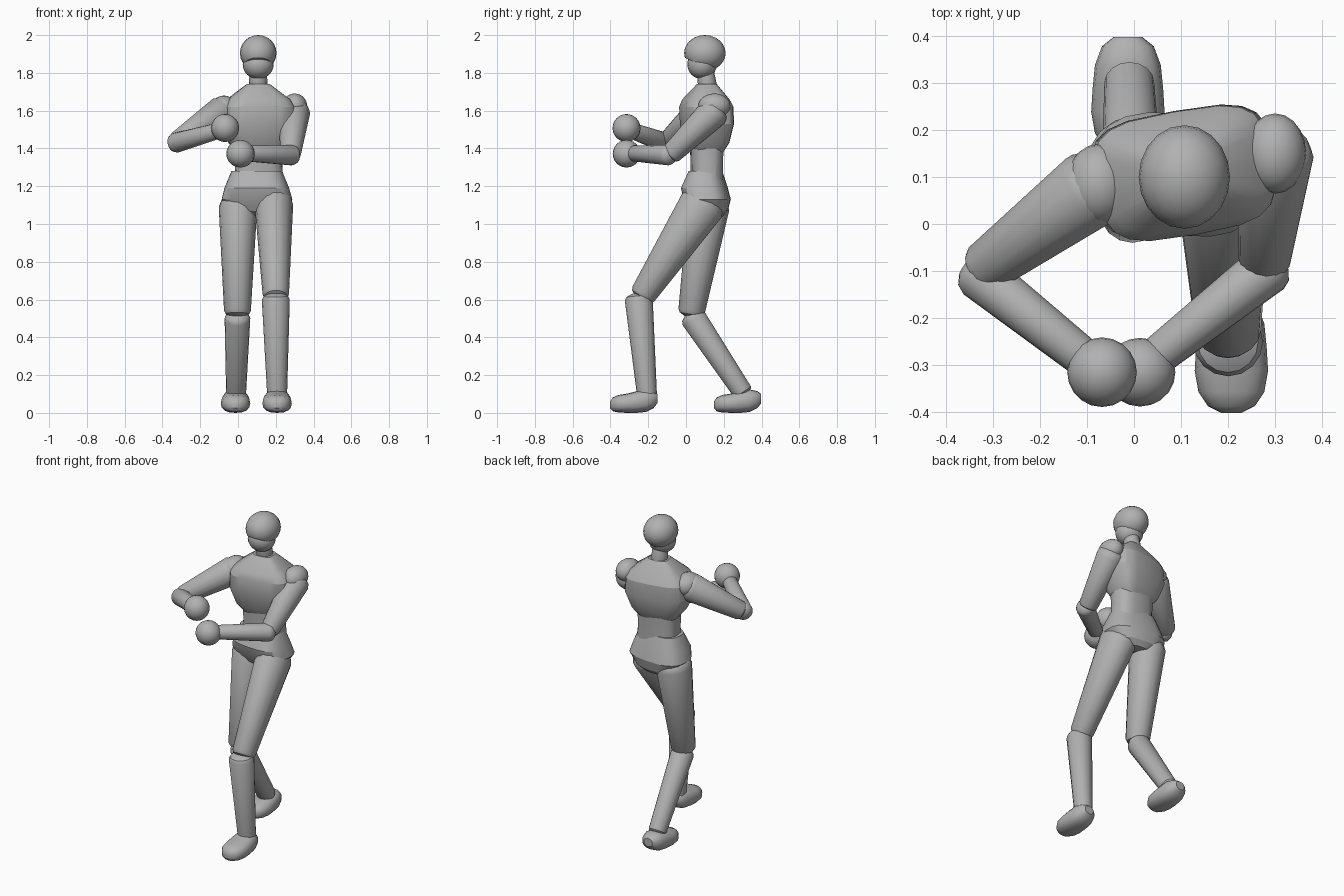
import bpy, bmesh, math
from mathutils import Vector, Matrix

if "Cube" in bpy.data.objects:
    bpy.data.objects.remove(bpy.data.objects["Cube"])

grey = bpy.data.materials.new("plain_grey")
grey.diffuse_color = (0.44, 0.44, 0.44, 1)
grey.use_nodes = True
grey.node_tree.nodes["Principled BSDF"].inputs["Base Color"].default_value = grey.diffuse_color


def finish(name, bm, angle=35):
    bmesh.ops.recalc_face_normals(bm, faces=bm.faces)
    me = bpy.data.meshes.new(name)
    bm.to_mesh(me)
    bm.free()
    me.materials.append(grey)
    ob = bpy.data.objects.new(name, me)
    bpy.context.collection.objects.link(ob)
    bpy.ops.object.select_all(action='DESELECT')
    ob.select_set(True)
    bpy.context.view_layer.objects.active = ob
    bpy.ops.object.shade_smooth_by_angle(angle=math.radians(angle))
    return ob


def loft(name, rings, angle=35):
    """Skin a list of equal-sized rings of points and cap both ends."""
    bm = bmesh.new()
    loops = [[bm.verts.new(p) for p in ring] for ring in rings]
    n = len(loops[0])
    for a, b in zip(loops, loops[1:]):
        for i in range(n):
            j = (i + 1) % n
            bm.faces.new((a[i], a[j], b[j], b[i]))
    bm.faces.new(loops[0])
    bm.faces.new(loops[-1])
    return finish(name, bm, angle)


def oval(rx, ry, power=2.0, n=20):
    """Superellipse outline; a higher power is boxier."""
    pts = []
    for i in range(n):
        t = 2 * math.pi * i / n
        c, s = math.cos(t), math.sin(t)
        pts.append((math.copysign(abs(c) ** (2 / power), c) * rx,
                    math.copysign(abs(s) ** (2 / power), s) * ry))
    return pts


def body(name, x, y, yaw, sections, power, angle=25):
    """Torso block from (z, half width, front y, back y) sections."""
    turn = Matrix.Translation((x, y, 0)) @ Matrix.Rotation(math.radians(yaw), 4, 'Z')
    rings = []
    for z, hw, front, back in sections:
        mid, hd = (front + back) / 2, (back - front) / 2
        rings.append([turn @ Vector((px, py + mid, z)) for px, py in oval(hw, hd, power)])
    return loft(name, rings, angle)


def limb(name, a, b, ra, rb, deep=1.0, cap_a=0.7, cap_b=0.5):
    """Tapered limb with rounded ends; deep stretches the first end front to back."""
    a, b = Vector(a), Vector(b)
    axis = b - a
    rot = Vector((0, 0, -1)).rotation_difference(axis.normalized())
    length = axis.length
    stations = []
    for d in (8, 30, 60):
        t = math.radians(d)
        stations.append((-ra * cap_a * math.cos(t), ra * math.sin(t), deep))
    stations += [(0, ra, deep), (length, rb, 1)]
    for d in (60, 30, 8):
        t = math.radians(d)
        stations.append((length + rb * cap_b * math.cos(t), rb * math.sin(t), 1))
    rings = [[a + rot @ Vector((px, py, -s)) for px, py in oval(r, r * k, n=16)]
             for s, r, k in stations]
    return loft(name, rings)


def ball(name, centre, radii, cut=None):
    """Ellipsoid, optionally trimmed below a plane (point, normal)."""
    bm = bmesh.new()
    bmesh.ops.create_uvsphere(bm, u_segments=20, v_segments=12, radius=1,
                              matrix=Matrix.Translation(centre) @ Matrix.Diagonal((*radii, 1)))
    if cut:
        res = bmesh.ops.bisect_plane(bm, geom=bm.verts[:] + bm.edges[:] + bm.faces[:],
                                     plane_co=cut[0], plane_no=cut[1], clear_inner=True)
        edges = [e for e in res['geom_cut'] if isinstance(e, bmesh.types.BMEdge)]
        bmesh.ops.holes_fill(bm, edges=edges)
    return finish(name, bm)


def foot(name, x, heel):
    """Shoe shape lofted from heel to toe: (distance, half width, bottom, top)."""
    rings = []
    for d, hw, lo, hi in [(0, .03, .05, .1), (.02, .055, .025, .115), (.06, .07, .005, .124),
                          (.11, .075, 0, .115), (.16, .078, 0, .102), (.205, .07, .002, .095),
                          (.235, .05, .008, .082), (.25, .02, .025, .06)]:
        rings.append([(x + px, heel - d, (lo + hi) / 2 + pz)
                      for px, pz in oval(hw, (hi - lo) / 2, 2.4, 16)])
    return loft(name, rings)


# Head and neck
ball("skull", (.107, .1, 1.905), (.097, .11, .095),
     ((.107, -.01, 1.882), (0, .45, 1)))
ball("jaw", (.107, .085, 1.845), (.082, .078, .078))
limb("neck", (.107, .1, 1.82), (.107, .12, 1.69), .045, .052)

# Torso
body("chest", .107, .11, 10,
     [(1.38, .115, -.08, .08), (1.43, .155, -.11, .11), (1.53, .195, -.13, .132),
      (1.62, .188, -.135, .13), (1.66, .165, -.12, .11), (1.74, .06, -.05, .05)], 3.6)
body("waist", .11, .11, 4,
     [(1.22, .13, -.085, .085), (1.32, .125, -.085, .085), (1.44, .13, -.09, .09)], 2.8)
body("pelvis", .1, .105, -5,
     [(1.04, .07, -.03, .09), (1.07, .14, -.08, .115), (1.13, .188, -.115, .13),
      (1.19, .172, -.13, .115), (1.28, .135, -.09, .085)], 2.8)

# Legs: one stepping forward, one trailing
limb("front_thigh", (.19, .085, 1.1), (.2, -.225, .63), .102, .07, 1.2)
limb("front_shin", (.2, -.25, .6), (.207, -.207, .1), .074, .053, 1, .5, .3)
limb("rear_thigh", (0, .12, 1.09), (-.003, .03, .54), .102, .071, 1.08)
limb("rear_shin", (-.003, .04, .5), (-.01, .3, .11), .068, .053, 1, .6, .3)
foot("front_foot", .207, -.152)
foot("rear_foot", -.013, .398)

# Arms: shoulder caps, tapered segments and ball hands
ball("left_shoulder", (.3, .15, 1.625), (.066, .085, .066))
limb("left_upper_arm", (.3, .145, 1.59), (.278, -.075, 1.375), .082, .056)
limb("left_forearm", (.285, -.095, 1.365), (.05, -.28, 1.373), .055, .042)
ball("left_hand", (.013, -.315, 1.372), (.075, .073, .073))
ball("right_shoulder", (-.075, .085, 1.61), (.07, .085, .07))
limb("right_upper_arm", (-.09, .075, 1.59), (-.315, -.092, 1.44), .085, .056)
limb("right_forearm", (-.33, -.108, 1.43), (-.1, -.29, 1.495), .053, .042)
ball("right_hand", (-.068, -.315, 1.508), (.074, .074, .074))
